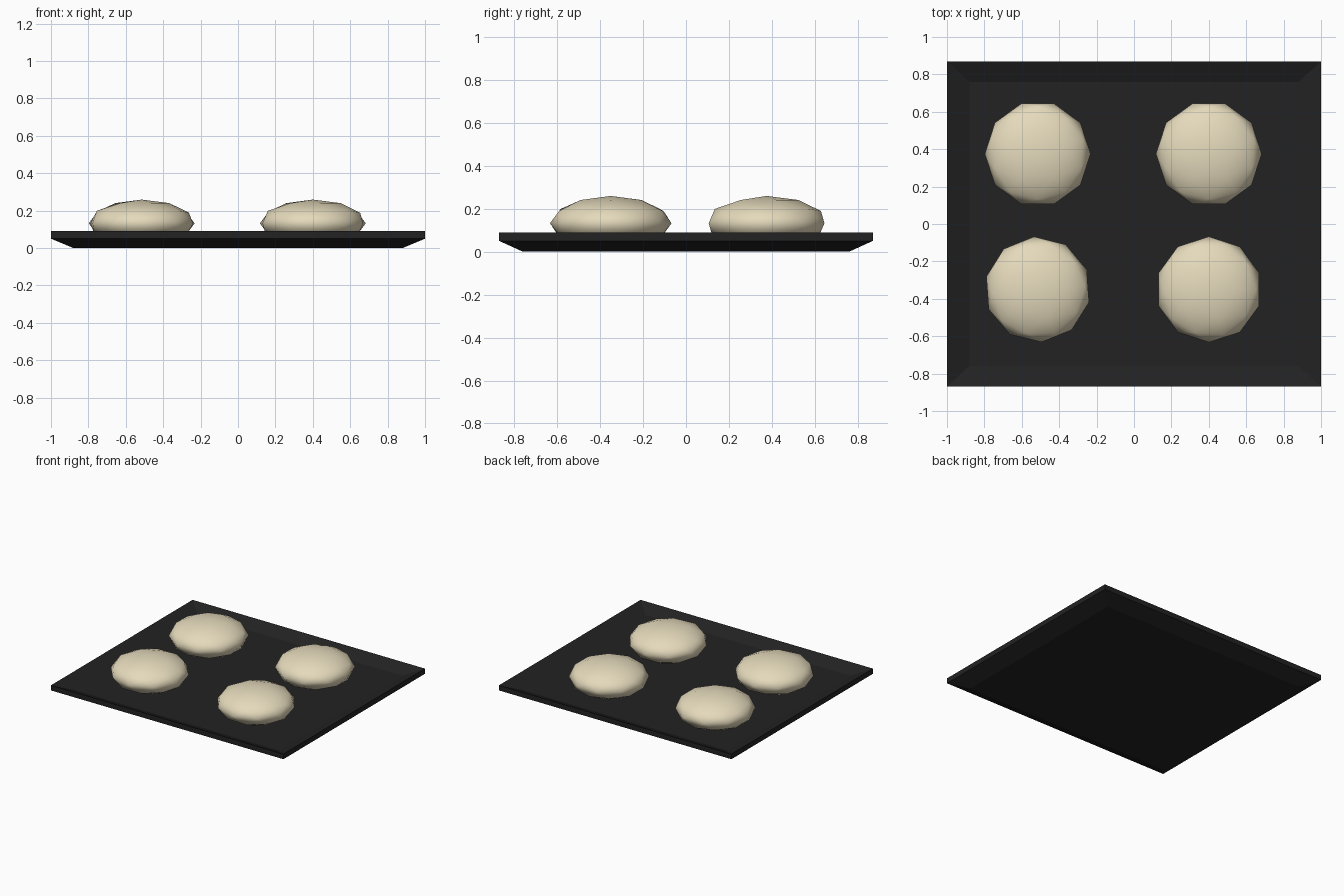
import bpy, bmesh
from math import radians

cube = bpy.data.objects.get("Cube")
if cube:
    bpy.data.objects.remove(cube, do_unlink=True)


def material(name, rgb):
    mat = bpy.data.materials.new(name)
    mat.use_nodes = True
    mat.diffuse_color = (*rgb, 1)
    mat.node_tree.nodes["Principled BSDF"].inputs["Base Color"].default_value = (*rgb, 1)
    return mat


black = material("tray black", (0.016, 0.016, 0.016))
dough = material("pale dough", (0.78, 0.70, 0.50))

# Baking tray: rectangular loops from the underside, round the rim, to the floor
RIM, BASE = (1.0, 0.87), (0.88, 0.76)
levels = [(BASE, 0.0), (RIM, 0.05), (RIM, 0.09), (BASE, 0.045)]
bm = bmesh.new()
loops = [[bm.verts.new((sx * w, sy * d, z))
          for sx, sy in ((-1, -1), (1, -1), (1, 1), (-1, 1))]
         for (w, d), z in levels]
for low, high in zip(loops, loops[1:]):
    for i in range(4):
        j = (i + 1) % 4
        bm.faces.new((low[i], low[j], high[j], high[i]))
bm.faces.new(loops[0][::-1])
bm.faces.new(loops[-1])
bmesh.ops.recalc_face_normals(bm, faces=bm.faces)
mesh = bpy.data.meshes.new("baking_tray")
bm.to_mesh(mesh)
bm.free()
mesh.materials.append(black)
tray = bpy.data.objects.new("baking_tray", mesh)
bpy.context.collection.objects.link(tray)

# Buns: flattened low-poly balls, each turned a little differently
buns = [("back_right_bun", -0.515, 0.375, 18), ("back_left_bun", 0.4, 0.375, 18),
        ("front_right_bun", -0.515, -0.35, 4), ("front_left_bun", 0.4, -0.35, 0)]
for name, x, y, turn in buns:
    bpy.ops.mesh.primitive_ico_sphere_add(
        subdivisions=2, radius=1, location=(x, y, 0.132), rotation=(0, 0, radians(turn)))
    bun = bpy.context.object
    bun.name = name
    bun.scale = (0.283, 0.283, 0.127)
    bun.data.materials.append(dough)
    bpy.ops.object.shade_smooth()
